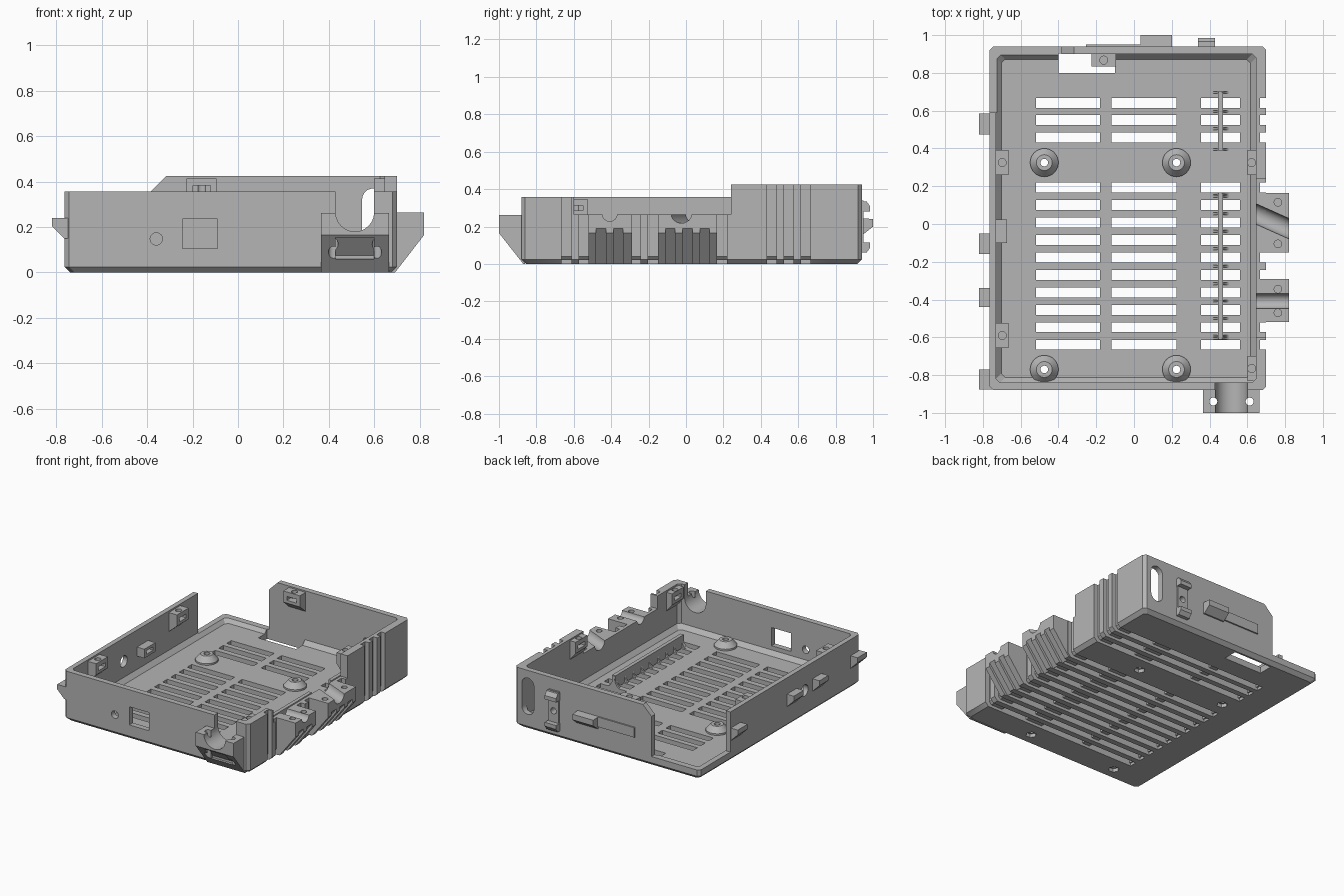
import bpy, bmesh, math
from mathutils import Matrix, Vector

if "Cube" in bpy.data.objects:
    bpy.data.objects.remove(bpy.data.objects["Cube"])

mat = bpy.data.materials.new("plain grey")
mat.diffuse_color = (0.46, 0.46, 0.46, 1)
mat.use_nodes = True
mat.node_tree.nodes["Principled BSDF"].inputs["Base Color"].default_value = mat.diffuse_color


def new_obj(name, bm):
    bmesh.ops.recalc_face_normals(bm, faces=bm.faces)
    me = bpy.data.meshes.new(name)
    bm.to_mesh(me)
    bm.free()
    me.materials.append(mat)
    ob = bpy.data.objects.new(name, me)
    bpy.context.collection.objects.link(ob)
    return ob


def loft(name, loops):
    """Closed skin through equal-length loops of 3D points."""
    bm = bmesh.new()
    rings = [[bm.verts.new(p) for p in lp] for lp in loops]
    for a, b in zip(rings, rings[1:]):
        for i in range(len(a)):
            j = (i + 1) % len(a)
            bm.faces.new((a[i], a[j], b[j], b[i]))
    bm.faces.new(rings[0])
    bm.faces.new(rings[-1])
    return new_obj(name, bm)


def prism(name, pts, axis, a, b):
    """Extrude a 2D outline along an axis from a to b."""
    put = {'x': lambda p, t: (t, p[0], p[1]),
           'y': lambda p, t: (p[0], t, p[1]),
           'z': lambda p, t: (p[0], p[1], t)}[axis]
    return loft(name, [[put(p, t) for p in pts] for t in (a, b)])


def box(x0, x1, y0, y1, z0, z1, name="cutter"):
    return prism(name, [(x0, y0), (x1, y0), (x1, y1), (x0, y1)], 'z', z0, z1)


def circle(u, v, r, n=24):
    return [(u + r * math.cos(2 * math.pi * i / n), v + r * math.sin(2 * math.pi * i / n)) for i in range(n)]


def slot(u, v0, v1, r, n=12):
    """Upright outline with round ends."""
    top = [(u + r * math.cos(math.pi * i / n), v1 - r + r * math.sin(math.pi * i / n)) for i in range(n + 1)]
    low = [(u - r * math.cos(math.pi * i / n), v0 + r - r * math.sin(math.pi * i / n)) for i in range(n + 1)]
    return top + low


def cyl(axis, u, v, r, a, b, n=24, name="cutter"):
    return prism(name, circle(u, v, r, n), axis, a, b)


def cut(ob, cutters, keep=False):
    """Subtract each cutter and bake the result."""
    for c in cutters:
        m = ob.modifiers.new("cut", 'BOOLEAN')
        m.operation, m.solver, m.object = 'DIFFERENCE', 'EXACT', c
    bpy.context.view_layer.update()
    me = bpy.data.meshes.new_from_object(ob.evaluated_get(bpy.context.evaluated_depsgraph_get()))
    ob.modifiers.clear()
    ob.data = me
    if not keep:
        for c in cutters:
            bpy.data.objects.remove(c)
    return ob


def rect(x0, x1, y0, y1, z, d, c=0.02):
    """Rectangle inset by d, with clipped corners."""
    x0, x1, y0, y1 = x0 + d, x1 - d, y0 + d, y1 - d
    return [(x0 + c, y0, z), (x1 - c, y0, z), (x1, y0 + c, z), (x1, y1 - c, z),
            (x1 - c, y1, z), (x0 + c, y1, z), (x0, y1 - c, z), (x0, y0 + c, z)]


OUT = (-0.765, 0.70, -0.88, 0.94)
INN = (-0.73, 0.645, -0.84, 0.90)
FLOOR = 0.045
ROWS = [0.64, 0.55, 0.458] + [0.193 - 0.0925 * i for i in range(10)]
HW = 0.026
POSTS = [(x, y) for x in (-0.475, 0.225) for y in (0.325, -0.77)]

# tray shell with chamfered base
shell = loft("tray_shell", [rect(*OUT, 0, 0.025), rect(*OUT, 0.025, 0), rect(*OUT, 0.425, 0)])
cavity = loft("cutter", [rect(*INN, FLOOR, 0.028), rect(*INN, 0.075, 0), rect(*INN, 0.6, 0)])
cut(shell, [cavity,
            box(-1, 1, -1.1, 0.23, 0.357, 0.6),                       # lower front half
            box(0.6, 1, -0.60, 0.24, 0.265, 0.6),                     # low right wall
            prism("cutter", [(-1, 0.357), (-0.385, 0.357), (-0.315, 0.427), (-0.315, 0.6), (-1, 0.6)], 'y', 0, 1.1),
            box(-1, -0.385, 0.59, 1.1, 0.07, 0.6)])                   # open back-left corner

# floor vents, underside grooves and matching side grooves
for spans in ((-0.52, -0.18), (-0.12, 0.225), (0.355, 0.56)):
    cut(shell, [box(*spans, y - HW, y + HW, -0.1, 0.1) for y in ROWS])
cut(shell, [prism("cutter", [(-0.53, -0.1), (0.8, -0.1), (0.8, 0.6), (0.668, 0.6), (0.668, 0.04),
                             (0.65, 0.02), (-0.53, 0.02)], 'y', y - HW, y + HW) for y in ROWS])

# wall and floor openings
cut(shell, [box(-0.40, -0.10, 0.80, 0.902, -0.1, 0.1),
            cyl('y', -0.36, 0.148, 0.027, -1, -0.8),
            box(-0.245, -0.09, -1, -0.8, 0.105, 0.235),
            prism("cutter", slot(0.595, 0.11, 0.37, 0.048), 'y', 0.85, 1.1),
            cyl('y', 0.385, 0.195, 0.022, 0.85, 1.1),
            cyl('x', -0.25, 0.19, 0.04, -1, -0.7)])
cut(shell, [cyl('z', x, y, 0.02, -0.1, 0.2) for x, y in POSTS])
cut(shell, [cyl('z', x, y, 0.036, -0.1, 0.025, 6) for x, y in POSTS])

# front cable channel, shared by wall and bracket
front_u = prism("cutter", slot(0.515, 0.18, 0.8, 0.085), 'y', -1.1, -0.8)
cut(shell, [front_u], keep=True)
bracket = prism("front_bracket", [(-0.86, 0.262), (-1.0, 0.262), (-1.0, 0.165), (-0.87, 0), (-0.86, 0)], 'x', 0.365, 0.665)
cut(bracket, [front_u, cyl('z', 0.42, -0.94, 0.021, 0, 0.5), cyl('z', 0.612, -0.94, 0.021, 0, 0.5),
              prism("cutter", [(-1.1, 0.155), (-0.965, 0.155), (-0.9, 0.075), (-0.9, 0.06), (-1.1, 0.06)],
                    'x', 0.43, 0.60)])


# right cable brackets with ribbed sloping undersides
def side_bracket(name, y0, y1, yc, r, turn, holes):
    ob = prism(name, [(0.667, 0.265), (0.82, 0.265), (0.82, 0.165), (0.692, 0), (0.667, 0)], 'y', y0, y1)
    channel = cyl('x', 0, 0, r, -0.2, 0.25)
    channel.matrix_world = Matrix.Translation((0.72, yc, 0.268)) @ Matrix.Rotation(turn, 4, 'Z')
    bpy.context.view_layer.update()
    cut(shell, [channel], keep=True)
    ribs = [prism("cutter", [(0.9, 0.29), (0.668, 0), (0.668, -0.1), (0.9, -0.1)], 'y', y - HW, y + HW)
            for y in ROWS if y0 - 0.02 < y < y1 + 0.02]
    cut(ob, [channel] + ribs + [cyl('z', 0.762, h, 0.02, 0.17, 0.5) for h in holes])


side_bracket("side_bracket_front", -0.52, -0.29, -0.408, 0.04, 0, (-0.345, -0.47))
side_bracket("side_bracket_rear", -0.15, 0.165, 0.02, 0.05, -0.42, (0.115, -0.105))

# conical screw posts
for x, y in POSTS:
    post = loft("screw_post", [[(x + u, y + v, z) for u, v in circle(0, 0, r, 32)]
                               for r, z in ((0.075, FLOOR - 0.005), (0.075, FLOOR + 0.012), (0.042, 0.095))])
    cut(post, [cyl('z', x, y, 0.02, 0, 0.3)])


# screw tabs on the inside walls, built facing +x then turned
def screw_tab(x, y, top, turn, reach=0.065):
    ob = prism("screw_tab", [(-0.004, top), (reach, top), (reach, top - 0.08), (-0.004, top - 0.14)], 'y', -0.066, 0.066)
    cut(ob, [cyl('z', reach * 0.5, 0, 0.021, top - 0.06, top + 0.1),
             box(reach * 0.3, reach + 0.1, -0.038, 0.038, top - 0.06, top - 0.032)])
    ob.matrix_world = Matrix.Translation((x, y, 0)) @ Matrix.Rotation(math.radians(turn), 4, 'Z')


for y in (0.325, -0.59):
    screw_tab(-0.73, y, 0.345, 0)
screw_tab(0.645, 0.325, 0.415, 180, 0.045)
screw_tab(0.645, -0.765, 0.345, 180, 0.045)
screw_tab(-0.16, 0.90, 0.415, -90)

# small frame inside the left wall
frame = box(-0.735, -0.672, -0.10, 0.025, 0.17, 0.235, "latch_frame")
cut(frame, [box(-0.72, -0.6, -0.075, 0.0, 0.19, 0.215)])

# latch hooks outside the left wall
for y0, y1 in ((0.475, 0.585), (-0.16, -0.05), (-0.44, -0.34), (-0.875, -0.77)):
    prism("left_latch", [(-0.75, 0.24), (-0.82, 0.24), (-0.82, 0.205), (-0.765, 0.15), (-0.75, 0.15)], 'y', y0, y1)

# rear clip strip, hooks and latch plate
strip = box(0.345, 0.425, 0.93, 0.95, 0.06, 0.34, "rear_clip_strip")
cut(strip, [cyl('y', 0.385, 0.195, 0.022, 0.85, 1.1)])
for a, b in ((0.06, 0.115), (0.335, 0.28)):
    prism("rear_clip_hook", [(0.93, a), (0.965, a), (0.985, (a + b) / 2), (0.985, b), (0.93, b)], 'x', 0.34, 0.43)
box(-0.255, 0.035, 0.93, 0.95, 0.175, 0.245, "rear_latch_plate")
prism("rear_latch_block", [(0.93, 0.245), (1.0, 0.24), (1.0, 0.20), (0.95, 0.16), (0.93, 0.16)], 'x', 0.035, 0.20)

# cable comb: thin rail with flared fins between the vents
XC = 0.457
flare = [(0.055 * (1 - math.sin(t)) + 0.006, FLOOR - 0.004 + 0.085 * (1 - math.cos(t)))
         for t in [i * math.pi / 16 for i in range(9)]]
fin = [(XC + w, z) for w, z in flare] + [(XC - w, z) for w, z in reversed(flare)]
for y0, y1 in ((0.39, 0.70), (-0.61, 0.165)):
    box(XC - 0.013, XC + 0.013, y0, y1, FLOOR - 0.005, 0.13, "comb_rail")
    ends = [y0 + 0.004, y1 - 0.004]
    for y in ends + [(a + b) / 2 for a, b in zip(ROWS, ROWS[1:]) if a - b < 0.15 and y0 < (a + b) / 2 < y1]:
        prism("comb_fin", fin, 'y', y - 0.006, y + 0.006)

# smooth the round parts, keep edges sharp
bpy.ops.object.select_all(action='DESELECT')
for ob in bpy.context.scene.objects:
    ob.select_set(True)
    bpy.context.view_layer.objects.active = ob
bpy.ops.object.shade_smooth_by_angle(angle=math.radians(30))
